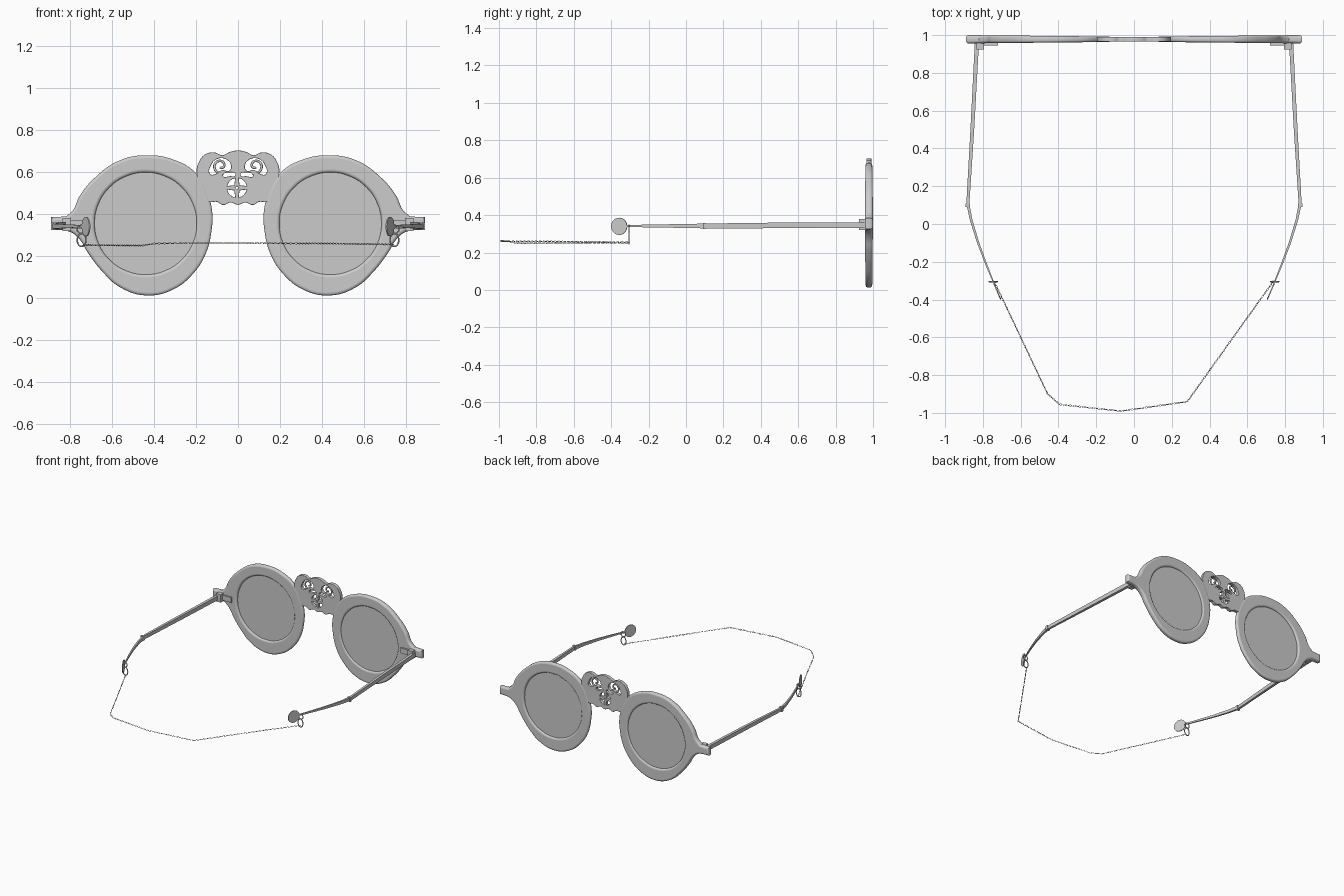
import bpy, bmesh, math
from mathutils import Vector, Matrix

if "Cube" in bpy.data.objects:
    bpy.data.objects.remove(bpy.data.objects["Cube"])

metal = bpy.data.materials.new("soft_grey")
metal.use_nodes = True
GREY = (0.6, 0.6, 0.6, 1)
metal.diffuse_color = GREY
metal.node_tree.nodes["Principled BSDF"].inputs["Base Color"].default_value = GREY
FRAME_Y = 0.978


def finish(ob, angle=35):
    bpy.ops.object.select_all(action='DESELECT')
    ob.select_set(True)
    bpy.context.view_layer.objects.active = ob
    if ob.type == 'CURVE':
        bpy.ops.object.convert(target='MESH')
        ob = bpy.context.object
    ob.data.materials.clear()
    ob.data.materials.append(metal)
    bpy.ops.object.shade_smooth_by_angle(angle=math.radians(angle))
    return ob


def add_object(name, data):
    ob = bpy.data.objects.new(name, data)
    bpy.context.collection.objects.link(ob)
    return ob


def from_bmesh(name, bm, angle=35):
    bmesh.ops.recalc_face_normals(bm, faces=bm.faces)
    me = bpy.data.meshes.new(name)
    bm.to_mesh(me)
    bm.free()
    return finish(add_object(name, me), angle)


def add_spline(cu, pts, corners=()):
    sp = cu.splines.new('BEZIER')
    sp.bezier_points.add(len(pts) - 1)
    sp.use_cyclic_u = True
    for i, (bp, p) in enumerate(zip(sp.bezier_points, pts)):
        bp.co = (p[0], p[1], 0)
        bp.handle_left_type = bp.handle_right_type = 'VECTOR' if i in corners else 'AUTO'


def plate(name, outlines, extrude, bevel):
    # Filled outline with holes, stood upright in the frame plane
    cu = bpy.data.curves.new(name, 'CURVE')
    cu.dimensions, cu.fill_mode = '2D', 'BOTH'
    cu.resolution_u = 6
    cu.extrude, cu.bevel_depth, cu.offset, cu.bevel_resolution = extrude, bevel, -bevel, 3
    for pts, corners in outlines:
        add_spline(cu, pts, corners)
    ob = add_object(name, cu)
    ob.matrix_world = Matrix.Translation((0, FRAME_Y, 0)) @ Matrix.Rotation(math.pi / 2, 4, 'X')
    return finish(ob)


def circle(cx, cz, r, n):
    return [(cx + r * math.cos(math.tau * i / n), cz + r * math.sin(math.tau * i / n)) for i in range(n)]


def flip(pts, s):
    return [(s * x, z) for x, z in pts]


def wire(name, pts, r, cyclic=False):
    cu = bpy.data.curves.new(name, 'CURVE')
    cu.dimensions, cu.bevel_depth, cu.bevel_resolution = '3D', r, 2
    sp = cu.splines.new('POLY')
    sp.points.add(len(pts) - 1)
    sp.use_cyclic_u = cyclic
    for p, co in zip(sp.points, pts):
        p.co = (*co, 1)
    return finish(add_object(name, cu), 50)


def box(name, lo, hi):
    bm = bmesh.new()
    bmesh.ops.create_cube(bm, size=1)
    lo, hi = Vector(lo), Vector(hi)
    for v in bm.verts:
        v.co = (lo + hi) / 2 + v.co * (hi - lo)
    return from_bmesh(name, bm)


def disc(name, centre, axis, r, depth, n):
    bm = bmesh.new()
    bmesh.ops.create_cone(bm, cap_ends=True, segments=n, radius1=r, radius2=r, depth=depth)
    rot = Vector((0, 0, 1)).rotation_difference(Vector(axis)).to_matrix().to_4x4()
    bm.transform(Matrix.Translation(centre) @ rot)
    return from_bmesh(name, bm)


def loft(name, stations):
    # Rectangular bar through (x, y, z, half_width, half_height)
    bm = bmesh.new()
    rings = []
    for x, y, z, w, h in stations:
        rings.append([bm.verts.new((x + a * w, y, z + b * h)) for a, b in ((-1, -1), (1, -1), (1, 1), (-1, 1))])
    for a, b in zip(rings, rings[1:]):
        for i in range(4):
            j = (i + 1) % 4
            bm.faces.new((a[i], a[j], b[j], b[i]))
    bm.faces.new(rings[0])
    bm.faces.new(rings[-1])
    return from_bmesh(name, bm)


# Half outlines, in (x, z)
RIM = [(.89, .385), (.82, .388), (.785, .42), (.755, .485), (.68, .575), (.565, .655), (.435, .68),
       (.31, .66), (.20, .595), (.145, .50), (.122, .40), (.125, .33), (.15, .22), (.21, .12),
       (.31, .04), (.435, .012), (.56, .05), (.65, .13), (.715, .215), (.755, .28), (.80, .315), (.89, .325)]
BRIDGE = [(.04, .695), (.075, .68), (.11, .693), (.155, .685), (.185, .65), (.197, .60),
          (.17, .52), (.14, .46), (.10, .458), (.07, .443), (.035, .455)]
SCROLL_HOLE = [(.132, .59), (.127, .635), (.10, .662), (.06, .662), (.034, .635), (.042, .606), (.075, .61), (.105, .592)]
LOW_HOLE = [(.072, .582), (.04, .598), (.012, .587), (.04, .58)]

for s, side in ((1, "left"), (-1, "right")):
    # Rim, thicker toward the hinge
    rim = plate(side + "_rim", [(flip(RIM, s), (0, 1, len(RIM) - 1)),
                                (circle(s * .44, .355, .243, 16), ())], .006, .014)
    for v in rim.data.vertices:
        v.co.z *= .65 + .45 * abs(v.co.x) / .88
    disc(side + "_lens", (s * .44, FRAME_Y, .355), (0, 1, 0), .255, .012, 64)

    # Hinge
    box(side + "_hinge", (s * .835, .925, .32), (s * .795, .965, .38))
    box(side + "_hinge_plate", (s * .80, .945, .33), (s * .72, .97, .37))

    # Temple arm in two sections with a collar
    loft(side + "_arm", [(s * .832, .955, .346, .011, .016), (s * .856, .50, .345, .010, .015),
                         (s * .88, .10, .342, .008, .013)])
    loft(side + "_arm_tip", [(s * .88, .11, .342, .008, .013), (s * .862, .02, .342, .007, .011),
                             (s * .825, -.10, .342, .006, .009), (s * .78, -.22, .342, .005, .007),
                             (s * .735, -.33, .341, .003, .005)])
    box(side + "_collar", (s * .892, .09, .325), (s * .868, .108, .359))
    disc(side + "_end_disc", (s * .724, -.357, .34), (.92, s * -.4, 0), .046, .006, 32)

    # Ring hanging from the arm, with the loop that holds it
    wire(side + "_ring", [(s * .745 + dx, -.305, .276 + dz * 1.45)
                          for dx, dz in circle(0, 0, .021, 24)], .0035, True)
    wire(side + "_ring_loop", [(s * .748 + dx, -.305, .327 + dz)
                               for dx, dz in circle(0, 0, .019, 20)], .0035, True)

    # Curled scroll inside the bridge opening
    spiral = []
    for i in range(30):
        t = i / 29
        a = -1.9 + t * 7.0
        r = .032 * (1 - t) + .007
        spiral.append((s * (.082 + r * math.cos(a)), FRAME_Y, .63 + r * math.sin(a)))
    wire(side + "_scroll", spiral, .006)

# Pierced bridge
half = [(0, .703)] + BRIDGE + [(0, .444)]
outline = half + flip(BRIDGE[::-1], -1)
holes = [(flip(h, s), ()) for h in (SCROLL_HOLE, LOW_HOLE) for s in (1, -1)]
for q in range(4):
    arc = [q * math.pi / 2 + math.radians(d) for d in (10, 30, 45, 60, 80)]
    petal = [(.047 * math.cos(a) - .005, .047 * math.sin(a) + .525) for a in arc]
    mid = arc[2]
    petal.append((.018 * math.cos(mid) - .005, .018 * math.sin(mid) + .525))
    holes.append((petal, range(6)))
holes.append((circle(-.005, .525, .008, 4), range(4)))
plate("bridge", [(outline, ())] + holes, .010, .003)

# Chain of small alternating links
path = [Vector(p) for p in ((-.74, -.305, .252), (-.457, -.90, .25), (-.394, -.955, .26), (-.066, -.99, .262),
                            (.283, -.94, .26), (.40, -.775, .26), (.74, -.30, .255))]
bm = bmesh.new()
STEP, count = .0125, 0
for a, b in zip(path, path[1:]):
    d = b - a
    n = max(1, round(d.length / STEP))
    turn = Vector((1, 0, 0)).rotation_difference(d).to_matrix().to_4x4()
    for k in range(n):
        m = (Matrix.Translation(a + d * (k + .5) / n) @ turn
             @ Matrix.Rotation(math.pi / 2 * (count % 2) + .4, 4, 'X'))
        count += 1
        rings = []
        for i in range(10):
            u = math.tau * i / 10
            ring = []
            for j in range(4):
                w = math.tau * j / 4
                ring.append(bm.verts.new(m @ Vector((math.cos(u) * (.0072 + .0012 * math.cos(w)),
                                                     math.sin(u) * (.0038 + .0012 * math.cos(w)),
                                                     .0012 * math.sin(w)))))
            rings.append(ring)
        for i in range(10):
            r0, r1 = rings[i], rings[(i + 1) % 10]
            for j in range(4):
                bm.faces.new((r0[j], r1[j], r1[(j + 1) % 4], r0[(j + 1) % 4]))
from_bmesh("chain", bm, 60)
